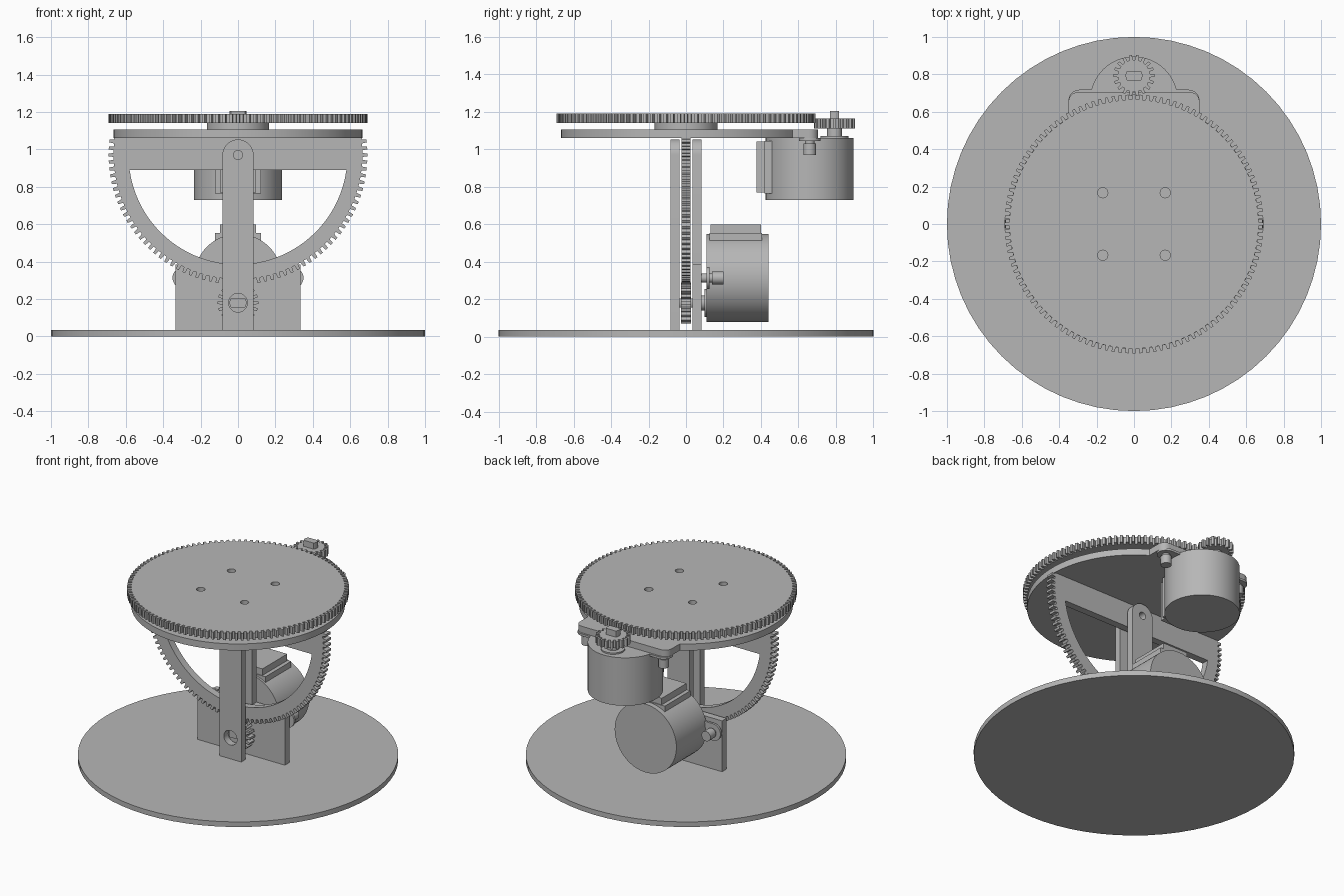
import bpy
import bmesh
from math import cos, sin, pi, radians, atan2
from mathutils import Matrix

cube = bpy.data.objects.get("Cube")
if cube:
    bpy.data.objects.remove(cube, do_unlink=True)

grey = bpy.data.materials.new("plain_grey")
grey.use_nodes = True
grey.diffuse_color = (0.47, 0.47, 0.47, 1)
grey.node_tree.nodes["Principled BSDF"].inputs["Base Color"].default_value = grey.diffuse_color

FLAT = Matrix.Identity(4)
UPRIGHT = Matrix.Rotation(pi / 2, 4, "X")  # profile in x-z, depth runs toward the front


def arc(x, y, r, start=0, end=360, n=64):
    """Points along an arc; a full circle drops its repeated end point."""
    last = n if end - start == 360 else n + 1
    return [(x + r * cos(radians(start + (end - start) * i / n)),
             y + r * sin(radians(start + (end - start) * i / n))) for i in range(last)]


def box(x0, y0, x1, y1):
    return [(x0, y0), (x1, y0), (x1, y1), (x0, y1)]


def gear(x, y, root, tip, teeth):
    """Outline of a spur gear with slightly tapered teeth."""
    pts = []
    for i in range(teeth):
        for offset, r in ((-0.29, root), (-0.2, tip), (0.2, tip), (0.29, root)):
            a = 2 * pi * (i + offset) / teeth
            pts.append((x + r * cos(a), y + r * sin(a)))
    return pts


def solid(name, loops, z0, z1, frame=FLAT):
    """Extrude an outline, with further loops as holes, from z0 to z1 in the frame."""
    curve = bpy.data.curves.new(name, "CURVE")
    curve.dimensions = "2D"
    curve.fill_mode = "BOTH"
    curve.extrude = (z1 - z0) / 2
    for pts in loops:
        spline = curve.splines.new("POLY")
        spline.points.add(len(pts) - 1)
        for p, (x, y) in zip(spline.points, pts):
            p.co = (x, y, 0, 1)
        spline.use_cyclic_u = True
    temp = bpy.data.objects.new(name + "_outline", curve)
    bpy.context.collection.objects.link(temp)
    deps = bpy.context.evaluated_depsgraph_get()
    mesh = bpy.data.meshes.new_from_object(temp.evaluated_get(deps))
    bpy.data.objects.remove(temp, do_unlink=True)
    bpy.data.curves.remove(curve)

    bm = bmesh.new()
    bm.from_mesh(mesh)
    bmesh.ops.remove_doubles(bm, verts=bm.verts, dist=0.0001)
    bm.transform(frame @ Matrix.Translation((0, 0, (z0 + z1) / 2)))
    bmesh.ops.recalc_face_normals(bm, faces=bm.faces)
    bm.to_mesh(mesh)
    bm.free()
    mesh.name = name
    mesh.materials.clear()
    mesh.materials.append(grey)
    mesh.shade_smooth()
    mesh.set_sharp_from_angle(angle=radians(25))
    obj = bpy.data.objects.new(name, mesh)
    bpy.context.collection.objects.link(obj)
    return obj


# Base and the two uprights that carry the tilt pivot
PIVOT, DRIVE = 0.97, 0.18
solid("base_disc", [arc(0, 0, 1)], 0, 0.035)
holes = [arc(0, PIVOT, 0.025, n=24), arc(0, DRIVE, 0.05, n=32)]
top = arc(0, PIVOT, 0.083, 0, 180, 24)
solid("front_post", [[(-0.083, 0.03), (0.083, 0.03)] + top] + holes, 0.035, 0.083, UPRIGHT)
bracket = [(-0.333, 0.03), (0.333, 0.03), (0.333, 0.385), (0.083, 0.385)]
bracket += top + [(-0.083, 0.385), (-0.333, 0.385)]
solid("rear_post_and_motor_bracket", [bracket] + holes, -0.083, -0.035, UPRIGHT)

# Half-round tilt gear, trimmed flat under the turntable
rim = [p for p in gear(0, PIVOT, 0.665, 0.692, 116) if p[1] < 1.06]
rim.sort(key=lambda p: (atan2(p[1] - PIVOT, p[0]) - pi / 2) % (2 * pi))
rim = [(-0.665, 1.065)] + rim + [(0.665, 1.065)]
window = arc(0, PIVOT, 0.585, 188, 352, 48)
solid("tilt_gear", [rim, window, holes[0]], -0.025, 0.025, UPRIGHT)

# Turntable support with its motor tab, hub and pan gear
support = arc(0, 0, 0.667, 121.7, 418.3, 64)
support += arc(0.3, 0.655, 0.05, 0, 90, 6) + arc(-0.3, 0.655, 0.05, 90, 180, 6)
solid("turntable_support", [support], 1.06, 1.105)
solid("turntable_hub", [arc(0, 0, 0.167)], 1.1, 1.145)
bolt_holes = [arc(sx * 0.167, sy * 0.167, 0.027, n=24) for sx in (-1, 1) for sy in (-1, 1)]
solid("pan_gear", [gear(0, 0, 0.665, 0.692, 116)] + bolt_holes, 1.14, 1.19)


def motor(prefix, frame, pinion_z):
    """Geared can motor: face at z = 0, shaft offset toward +y, cable box at -y."""
    def part(name, loops, z0, z1):
        solid(prefix + "_" + name, loops, z0, z1, frame)

    shaft_y = 0.133
    part("motor_body", [arc(0, 0, 0.235)], -0.33, 0)
    part("motor_flange", [arc(0.292, 0, 0.058, -90, 90, 16)
                          + arc(-0.292, 0, 0.058, 90, 270, 16)], -0.015, 0)
    part("cable_box", [box(-0.122, -0.24, 0.122, -0.1)], -0.295, -0.015)
    part("cable_box_cover", [box(-0.095, -0.285, 0.095, -0.235)], -0.29, -0.02)
    part("shaft_boss", [arc(0, shaft_y, 0.075, n=32)], -0.005, 0.01)
    part("shaft_collar", [arc(0, shaft_y, 0.04, n=32)], 0, 0.05)
    flat_shaft = arc(0, shaft_y, 0.045, -33, 33, 8) + arc(0, shaft_y, 0.045, 147, 213, 8)
    part("shaft", [flat_shaft], 0.04, 0.145)
    part("pinion", [gear(0, shaft_y, 0.085, 0.11, 18), flat_shaft],
         pinion_z, pinion_z + 0.053)
    for side, x in (("left", 0.292), ("right", -0.292)):
        part(side + "_bolt", [arc(x, 0, 0.025, n=24)], -0.05, 0.03)
        part(side + "_nut", [arc(x, 0, 0.034, n=24)], -0.09, -0.03)


# Pan motor under the tab, tilt motor lying behind the bracket
motor("pan", Matrix.Translation((0, 0.66, 1.06)), 0.05)
motor("tilt", Matrix.Translation((0, 0.11, DRIVE + 0.133)) @ UPRIGHT
      @ Matrix.Rotation(pi, 4, "Z"), 0.083)
